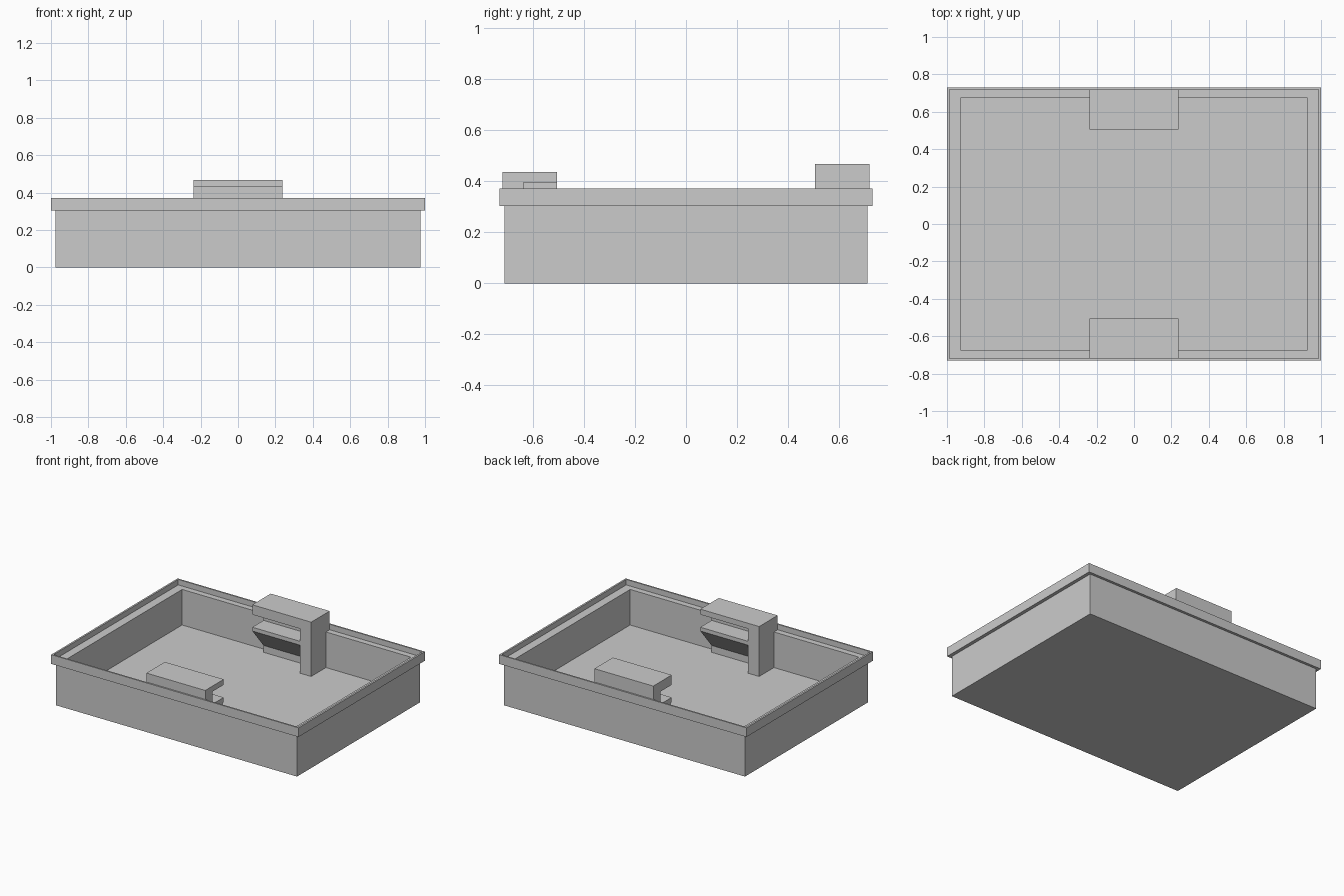
import bpy, bmesh

if "Cube" in bpy.data.objects:
    bpy.data.objects.remove(bpy.data.objects["Cube"])


def make_object(name, bm):
    bmesh.ops.recalc_face_normals(bm, faces=bm.faces)
    mesh = bpy.data.meshes.new(name)
    bm.to_mesh(mesh)
    bm.free()
    obj = bpy.data.objects.new(name, mesh)
    bpy.context.collection.objects.link(obj)
    return obj


def extrude_profile(name, profile, x0, x1, side):
    """Extrude a (y, z) profile along x; side=-1 turns it half a turn about z."""
    bm = bmesh.new()
    ends = [[bm.verts.new((x * side, y * side, z)) for y, z in profile]
            for x in (x0, x1)]
    for ring in ends:
        bm.faces.new(ring)
    n = len(profile)
    for i in range(n):
        j = (i + 1) % n
        bm.faces.new((ends[0][i], ends[0][j], ends[1][j], ends[1][i]))
    return make_object(name, bm)


def cut(target, cutter):
    mod = target.modifiers.new("cut", "BOOLEAN")
    mod.operation = "DIFFERENCE"
    mod.solver = "EXACT"
    mod.object = cutter
    cutter.hide_render = True
    cutter.display_type = "WIRE"


FLOOR, LEDGE, RIM_TOP = 0.07, 0.33, 0.37

# Tray: rectangular rings (half x, half y, z) from outer base to inner floor
rings = [(0.975, 0.711, 0), (0.975, 0.711, 0.303), (1.0, 0.73, 0.303),
         (1.0, 0.73, RIM_TOP), (0.987, 0.719, RIM_TOP), (0.987, 0.719, LEDGE),
         (0.925, 0.676, LEDGE), (0.925, 0.676, FLOOR)]
bm = bmesh.new()
loops = [[bm.verts.new((sx * hx, sy * hy, z))
          for sx, sy in ((-1, -1), (1, -1), (1, 1), (-1, 1))]
         for hx, hy, z in rings]
for a, b in zip(loops, loops[1:]):
    for i in range(4):
        j = (i + 1) % 4
        bm.faces.new((a[i], a[j], b[j], b[i]))
bm.faces.new(loops[0])
bm.faces.new(loops[-1])
make_object("tray", bm)

# Clips: solid block with one closed end, slotted and undercut from the other
for name, side, top in (("back_clip", 1, 0.467), ("front_clip", -1, 0.435)):
    body = [(0.505, FLOOR), (0.676, FLOOR), (0.676, LEDGE), (0.718, LEDGE),
            (0.718, top), (0.505, top)]
    clip = extrude_profile(name, body, -0.238, 0.238, side)
    slot = [(0.45, 0.303), (0.635, 0.303), (0.635, 0.395), (0.45, 0.395)]
    undercut = [(0.45, 0.275), (0.505, 0.275), (0.635, 0.12),
                (0.635, 0.02), (0.45, 0.02)]
    cut(clip, extrude_profile(name + "_slot_cutter", slot, -0.3, 0.146, side))
    cut(clip, extrude_profile(name + "_undercut_cutter", undercut, -0.3, 0.146, side))
